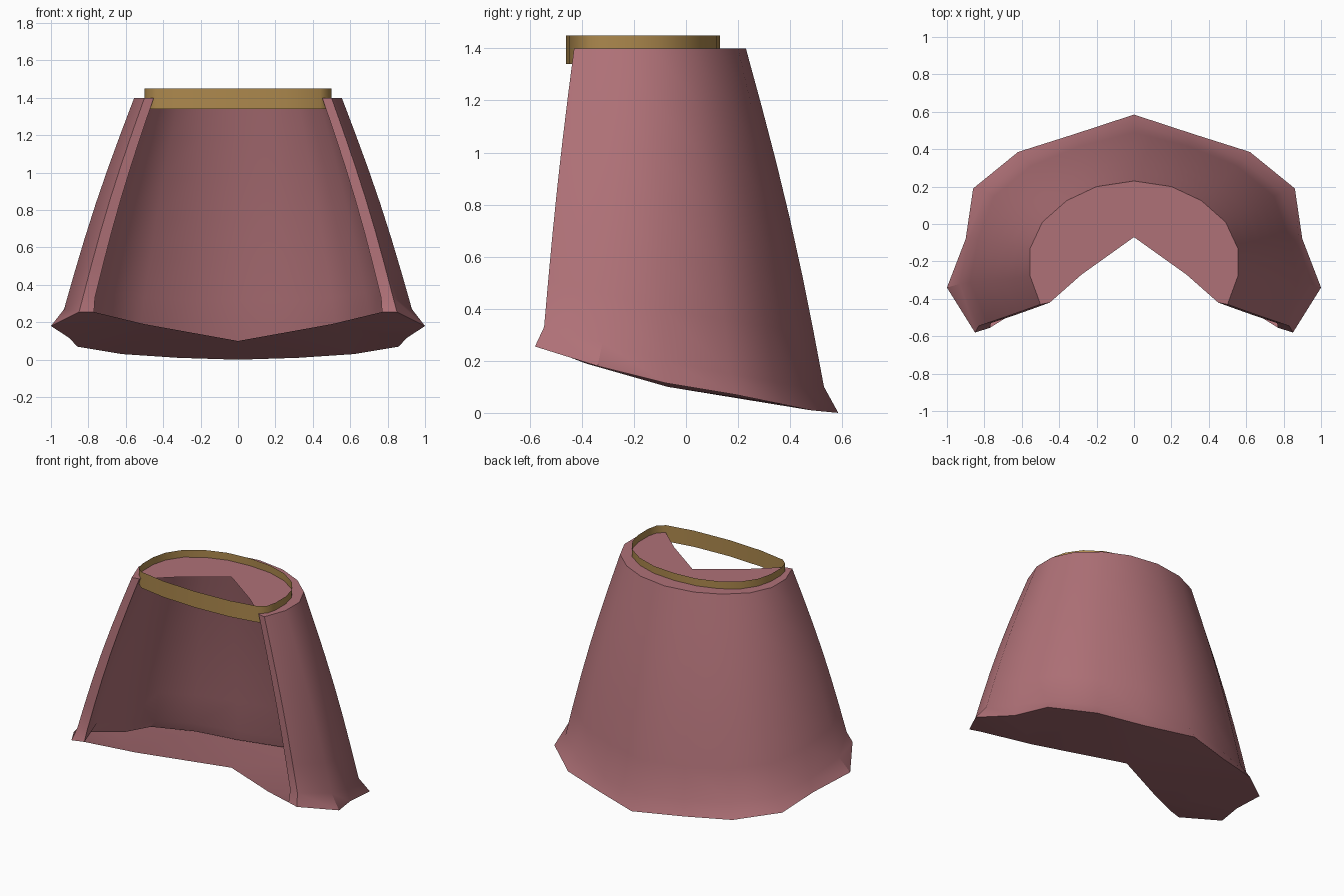
import bpy, bmesh, math
from mathutils import Vector

if "Cube" in bpy.data.objects:
    bpy.data.objects.remove(bpy.data.objects["Cube"])


def material(name, color):
    m = bpy.data.materials.new(name)
    m.diffuse_color = (*color, 1)
    m.use_nodes = True
    m.node_tree.nodes["Principled BSDF"].inputs["Base Color"].default_value = m.diffuse_color
    return m


def finish(name, bm, mat, angle):
    bmesh.ops.remove_doubles(bm, verts=bm.verts, dist=0.0005)
    bmesh.ops.recalc_face_normals(bm, faces=bm.faces)
    me = bpy.data.meshes.new(name)
    bm.to_mesh(me)
    bm.free()
    me.materials.append(mat)
    ob = bpy.data.objects.new(name, me)
    bpy.context.collection.objects.link(ob)
    bpy.ops.object.select_all(action='DESELECT')
    ob.select_set(True)
    bpy.context.view_layer.objects.active = ob
    bpy.ops.object.shade_smooth_by_angle(angle=math.radians(angle))
    return ob


def mirrored(half):
    """Half outline from the centre line outwards -> full outline, right to left."""
    pts = [Vector(p) for p in half]
    return pts[::-1] + [Vector((-p.x, p.y, p.z)) for p in pts[1:]]


def loft(bm, rings, closed=False):
    rows = [[bm.verts.new(p) for p in r] for r in rings]
    n = len(rows[0])
    for a, b in zip(rows, rows[1:]):
        for i in range(n if closed else n - 1):
            j = (i + 1) % n
            bm.faces.new((a[i], a[j], b[j], b[i]))


def walls(top, low, levels=6, bulge=0.018):
    """Rings from the waist down, bowed slightly outwards."""
    rings = []
    for k in range(levels + 1):
        t = k / levels
        ring = []
        for a, b in zip(top, low):
            p = a.lerp(b, t)
            out = Vector((p.x, p.y + 0.2, 0)).normalized()
            ring.append(p + out * bulge * math.sin(math.pi * t))
        rings.append(ring)
    return rings


def inset(half, s):
    return [(x * s, (y + 0.2) * s - 0.2, z) for x, y, z in half]


pink = material("cloth_pink", (0.43, 0.165, 0.185))
gold = material("belt_gold", (0.42, 0.25, 0.075))

# Skirt outlines: waist, end of the straight wall, flared rim
Z = 1.4
waist = [(0, .23, Z), (.2, .2, Z), (.36, .125, Z), (.49, .01, Z),
         (.555, -.13, Z), (.555, -.28, Z), (.5, -.43, Z), (.45, -.42, Z)]
wall = [(0, .53, .10), (.3, .45, .10), (.58, .34, .12), (.79, .17, .15),
        (.88, -.08, .20), (.93, -.32, .27), (.83, -.545, .33), (.765, -.53, .33)]
rim = [(0, .585, 0), (.32, .48, .01), (.62, .385, .03), (.86, .19, .07),
       (.9, -.08, .115), (1, -.34, .18), (.85, -.58, .255), (.77, -.555, .255)]

bm = bmesh.new()
# Outer wall with folded front edges and flared hem
loft(bm, walls(mirrored(waist), mirrored(wall)) + [mirrored(rim)])
# Inner lining, starting at the folded edge
lining_top = inset(waist[:6], .88) + [waist[7]]
lining_wall = inset(wall[:6], .91) + [wall[7]]
lining_rim = inset(rim[:6], .88) + [rim[7]]
lining_rim = [(x, y, z + .025) for x, y, z in lining_rim[:6]] + [rim[7]]
loft(bm, walls(mirrored(lining_top), mirrored(lining_wall)) + [mirrored(lining_rim)])
# Top and bottom panels with a V-shaped front cut
for outline, cut in ((waist, [(-.28, -.27, Z), (0, -.07, Z), (.28, -.27, Z)]),
                     (rim, [(-.5, -.385, .19), (0, -.07, .10), (.5, -.385, .19)])):
    pts = mirrored(outline) + [Vector(p) for p in cut]
    face = bm.faces.new([bm.verts.new(p) for p in pts])
    bmesh.ops.triangulate(bm, faces=[face])
finish("skirt", bm, pink, 35)

# Waist belt: thin D-shaped band, flatter at the front
band = [(0, .13), (.16, .117), (.3, .07), (.41, -.005), (.475, -.1), (.5, -.2),
        (.5, -.31), (.485, -.375), (.44, -.415), (.25, -.448), (0, -.46)]
bm = bmesh.new()
loop = {z: mirrored([(x, y, z) for x, y in band])[:-1] for z in (1.34, 1.45)}
loft(bm, [loop[1.34], loop[1.45]], closed=True)
finish("waist_belt", bm, gold, 40)
